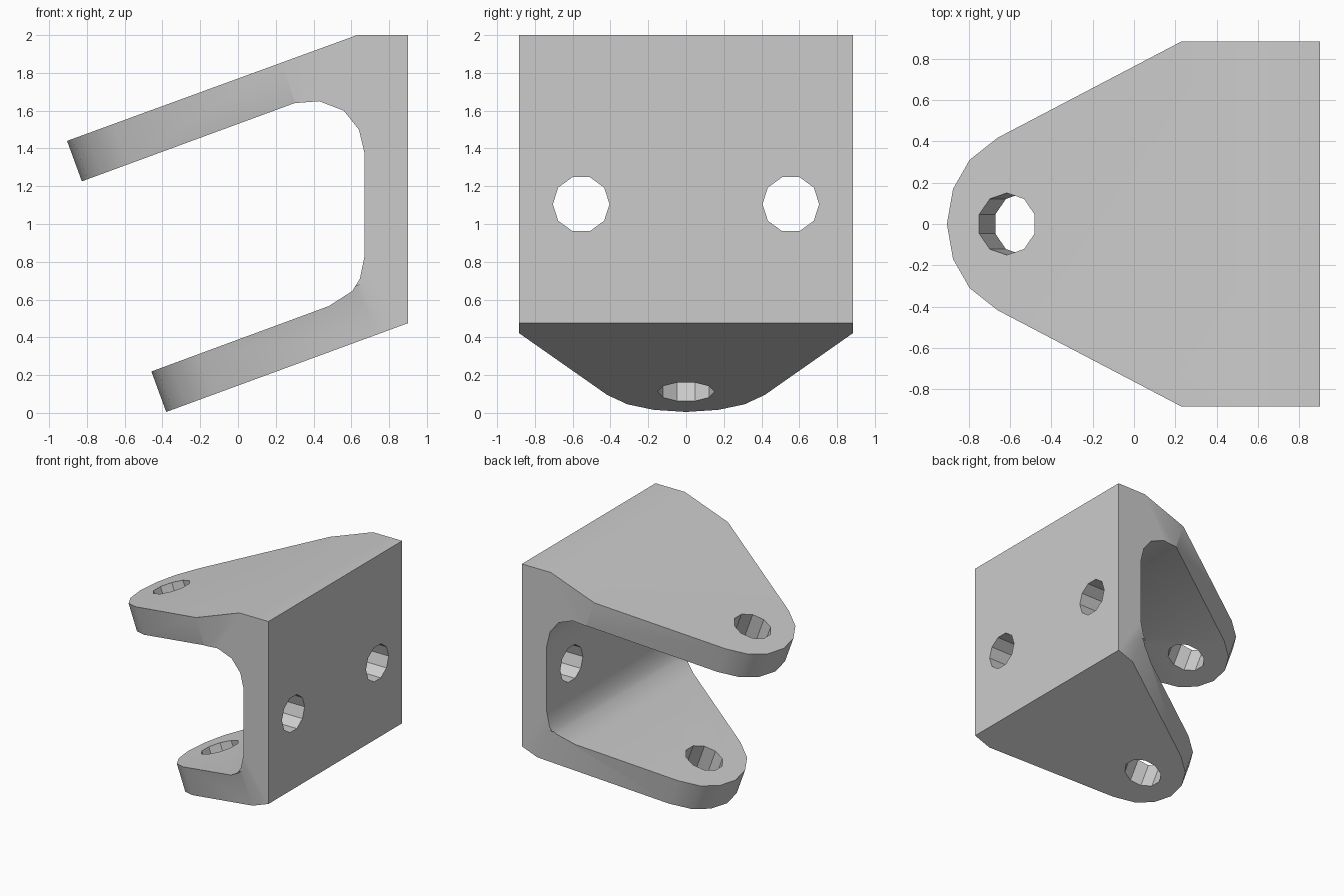
import bpy
import bmesh
from math import cos, sin, pi, radians
from mathutils import Vector

cube = bpy.data.objects.get("Cube")
if cube:
    bpy.data.objects.remove(cube, do_unlink=True)

grey = bpy.data.materials.new("plain grey")
grey.use_nodes = True
colour = (0.6, 0.6, 0.6, 1)
grey.diffuse_color = colour
grey.node_tree.nodes["Principled BSDF"].inputs["Base Color"].default_value = colour

X, Y, Z = Vector((1, 0, 0)), Vector((0, 1, 0)), Vector((0, 0, 1))
TILT = radians(20.1)
ALONG = Vector((cos(TILT), 0, sin(TILT)))    # from arm tip towards the plate
ACROSS = Vector((-sin(TILT), 0, cos(TILT)))  # arm thickness direction
HALF = 0.883
HOLE = 0.15


def prism(name, points, origin, u, v, w, start, end):
    """Extrude a flat outline in the u, v plane along w."""
    bm = bmesh.new()
    base = [bm.verts.new(origin + u * a + v * b + w * start) for a, b in points]
    face = bm.faces.new(base)
    made = bmesh.ops.extrude_face_region(bm, geom=[face])["geom"]
    moved = [g for g in made if isinstance(g, bmesh.types.BMVert)]
    bmesh.ops.translate(bm, verts=moved, vec=w * (end - start))
    bmesh.ops.recalc_face_normals(bm, faces=bm.faces)
    mesh = bpy.data.meshes.new(name)
    bm.to_mesh(mesh)
    bm.free()
    obj = bpy.data.objects.new(name, mesh)
    bpy.context.collection.objects.link(obj)
    mesh.materials.append(grey)
    return obj


def ring(centre):
    """Ten-sided hole with points on the y axis."""
    return [(centre[0] + HOLE * sin(i * pi / 5), centre[1] + HOLE * cos(i * pi / 5))
            for i in range(10)]


# Bracket body: side profile, arms a little long so the cutters shape the tips
low_tip = Vector((-0.38, 0, 0.005))
high_tip = Vector((-0.905, 0, 1.44))
thick = 0.228
spare = ALONG * -0.05


def flat(p):
    return (p.x, p.z)


profile = [(0.63, 2.0), (0.9, 2.0), (0.9, 0.475),
           flat(low_tip + spare), flat(low_tip + spare + ACROSS * thick),
           (0.48, 0.565), (0.605, 0.645), (0.645, 0.71), (0.67, 0.83),
           (0.67, 1.375), (0.64, 1.5), (0.56, 1.6), (0.43, 1.65), (0.30, 1.64),
           flat(high_tip + spare - ACROSS * thick), flat(high_tip + spare)]
bracket = prism("clevis_bracket", profile, Vector(), X, Z, Y, -HALF, HALF)

# Tapered, rounded arm outline, as the waste around it
side = [(0.032, 0.17), (0.117, 0.31), (0.261, 0.417), (1.304, 0.93),
        (1.304, 1.2), (-0.2, 1.2)]
waste = [(0, 0)] + side + [(s, -y) for s, y in reversed(side)]

cutters = []
for label, tip, lo, hi in (("lower", low_tip, -0.05, 0.28),
                           ("upper", high_tip, -0.28, 0.05)):
    cutters.append(prism(label + "_arm_cutter", waste, tip, ALONG, Y, ACROSS, lo, hi))
    cutters.append(prism(label + "_hole_cutter", ring((0.309, 0)), tip,
                         ALONG, Y, ACROSS, lo, hi))

# Two mounting holes through the plate
for y in (-0.555, 0.555):
    cutters.append(prism("plate_hole_cutter", ring((1.105, y)), Vector(),
                         Z, Y, X, 0.6, 1.0))

bpy.ops.object.select_all(action="DESELECT")
bpy.context.view_layer.objects.active = bracket
bracket.select_set(True)
for cutter in cutters:
    cutter.hide_render = True
    cut = bracket.modifiers.new(cutter.name, "BOOLEAN")
    cut.operation = "DIFFERENCE"
    cut.solver = "EXACT"
    cut.object = cutter
    bpy.ops.object.modifier_apply(modifier=cut.name)
    bpy.data.objects.remove(cutter, do_unlink=True)

# Soft fillets and rounded tips, crisp edges elsewhere
bpy.ops.object.shade_smooth_by_angle(angle=radians(30))
